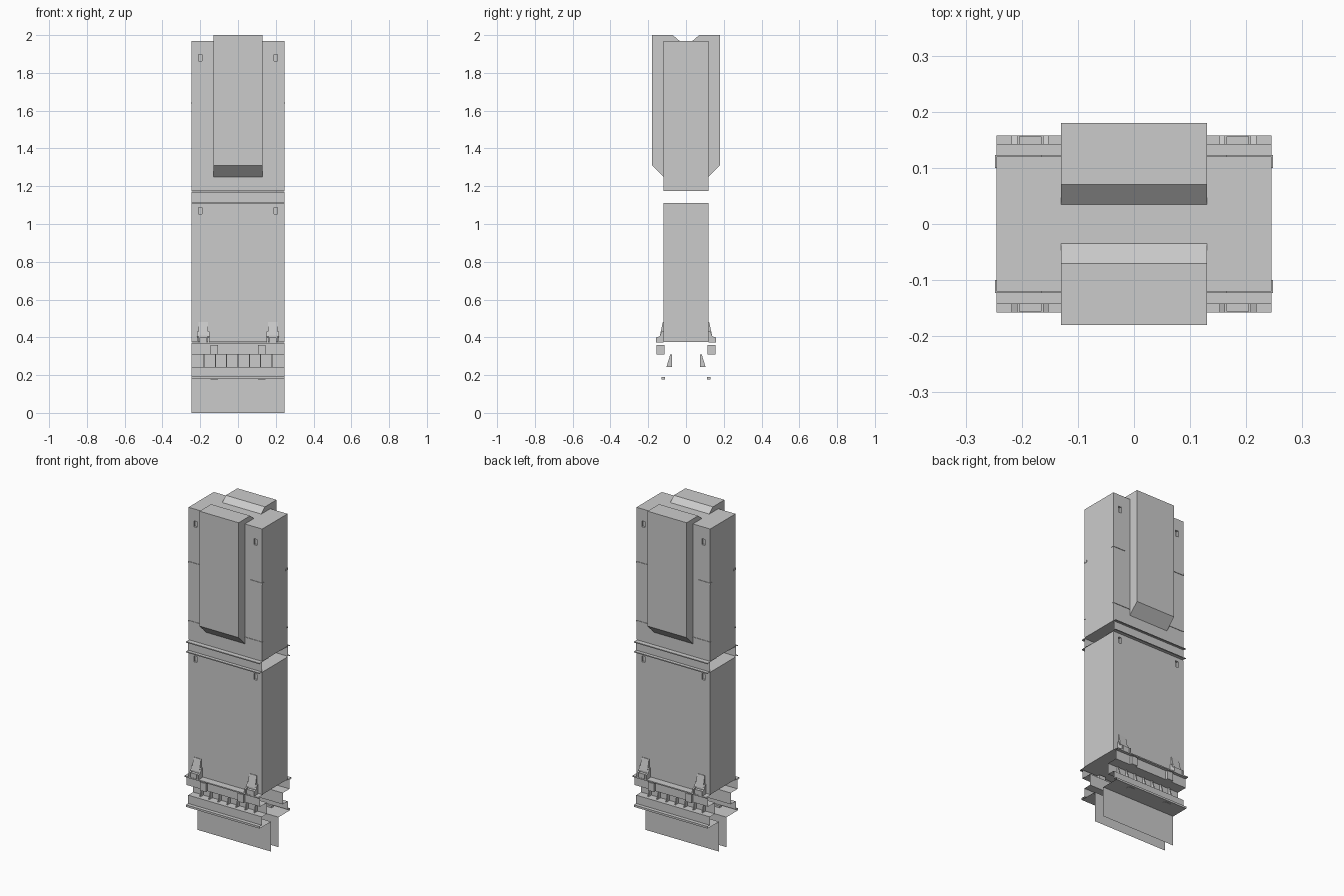
import bpy, bmesh

cube = bpy.data.objects.get("Cube")
if cube:
    bpy.data.objects.remove(cube, do_unlink=True)

grey = bpy.data.materials.new("plain grey")
grey.use_nodes = True
colour = (0.6, 0.6, 0.6, 1)
grey.diffuse_color = colour
grey.node_tree.nodes["Principled BSDF"].inputs["Base Color"].default_value = colour


def finish(name, bm, mirror=""):
    """Turn a bmesh into an object, mirrored over the named axes."""
    bmesh.ops.recalc_face_normals(bm, faces=bm.faces[:])
    mesh = bpy.data.meshes.new(name)
    bm.to_mesh(mesh)
    bm.free()
    mesh.materials.append(grey)
    ob = bpy.data.objects.new(name, mesh)
    bpy.context.collection.objects.link(ob)
    if mirror:
        mod = ob.modifiers.new("Mirror", "MIRROR")
        mod.use_axis = ("x" in mirror, "y" in mirror, False)
        mod.use_mirror_merge = False
    return ob


def add_prism(bm, profile, x0, x1, solid=True):
    """Sweep a y-z profile along x; an open profile gives a bent sheet."""
    ends = [[bm.verts.new((x, y, z)) for y, z in profile] for x in (x0, x1)]
    a, b = ends
    n = len(profile)
    for i in range(n if solid else n - 1):
        j = (i + 1) % n
        bm.faces.new((a[i], a[j], b[j], b[i]))
    if solid:
        bm.faces.new(a)
        bm.faces.new(b)


def prism(name, profile, x0, x1, mirror="y", solid=True):
    bm = bmesh.new()
    add_prism(bm, profile, x0, x1, solid)
    return finish(name, bm, mirror)


def rect(y0, y1, z0, z1):
    return [(y0, z0), (y1, z0), (y1, z1), (y0, z1)]


W, D = 0.245, 0.12

# Cabinet bodies, with a small recessed slot near each top corner
for name, low, high, slot in (("upper_cabinet", 1.175, 1.97, 1.88),
                              ("lower_cabinet", 0.375, 1.11, 1.07)):
    body = prism(name, rect(-D, D, low, high), -W, W, mirror="")
    cutter = prism(name + "_slot_cutter",
                   rect(-D - 0.02, -D + 0.012, slot - 0.018, slot + 0.018),
                   0.19, 0.21, mirror="xy")
    cutter.hide_render = True
    cutter.hide_viewport = True
    cut = body.modifiers.new("Slots", "BOOLEAN")
    cut.operation = "DIFFERENCE"
    cut.object = cutter

# Raised pods on front and back, hooked over the top
prism("pod", [(-0.18, 1.31), (-0.18, 2.0), (-0.07, 2.0), (-0.035, 1.97),
              (-D, 1.97), (-D, 1.25)], -0.13, 0.13)

# Thin trim strips
prism("corner_strip", rect(-D - 0.003, -0.1, 1.635, 1.646), 0.165, W + 0.0025, "xy")
prism("lower_strip", rect(-D - 0.003, -0.112, 1.286, 1.292), 0.13, W + 0.002, "xy")

# Sheet channel joining the two cabinets
prism("joint_channel", [(-0.06, 1.172), (-0.123, 1.172), (-0.123, 1.113), (-0.06, 1.113)],
      -W, W, solid=False)
for z in (1.172, 1.113):
    prism("joint_lip", [(-0.123, z), (-0.143, z), (-0.143, z - 0.006)],
          -W, W, solid=False)

# Folded sheet skirt: upper rail, ribbed recess, lower rail and hanging plate
prism("skirt_sheet", [(-0.11, 0.372), (-0.158, 0.372), (-0.158, 0.365), (-0.14, 0.365),
                      (-0.14, 0.31), (-0.075, 0.31), (-0.075, 0.242), (-0.123, 0.242),
                      (-0.123, 0.192), (-0.145, 0.192), (-0.145, 0.18), (-0.035, 0.18),
                      (-0.035, 0.0)], -W, W, solid=False)

# Row of wedge ribs in the recess
ribs = bmesh.new()
for i in range(7):
    x = (i - 3) * 0.06
    add_prism(ribs, [(-0.104, 0.242), (-0.075, 0.242), (-0.075, 0.31), (-0.083, 0.31)],
              x - 0.003, x + 0.003)
finish("ribs", ribs, "y")

# Clips on the rails
prism("rail_clip", rect(-0.155, -0.115, 0.31, 0.36), 0.105, 0.145, "xy")
prism("small_clip", rect(-0.13, -0.112, 0.178, 0.191), 0.105, 0.145, "xy")

# Latches: tapered tongue, foot and two cheeks
prism("latch_tongue", [(-D, 0.375), (-0.138, 0.375), (-0.138, 0.41), (-0.123, 0.48),
                       (-D, 0.48)], 0.16, 0.21, "xy")
prism("latch_foot", rect(-0.156, -D, 0.372, 0.4), 0.165, 0.205, "xy")
for x in (0.152, 0.208):
    prism("latch_cheek", [(-D, 0.372), (-0.158, 0.372), (-0.158, 0.4), (-0.14, 0.405),
                          (-0.13, 0.43), (-D, 0.43)], x, x + 0.01, "xy")
